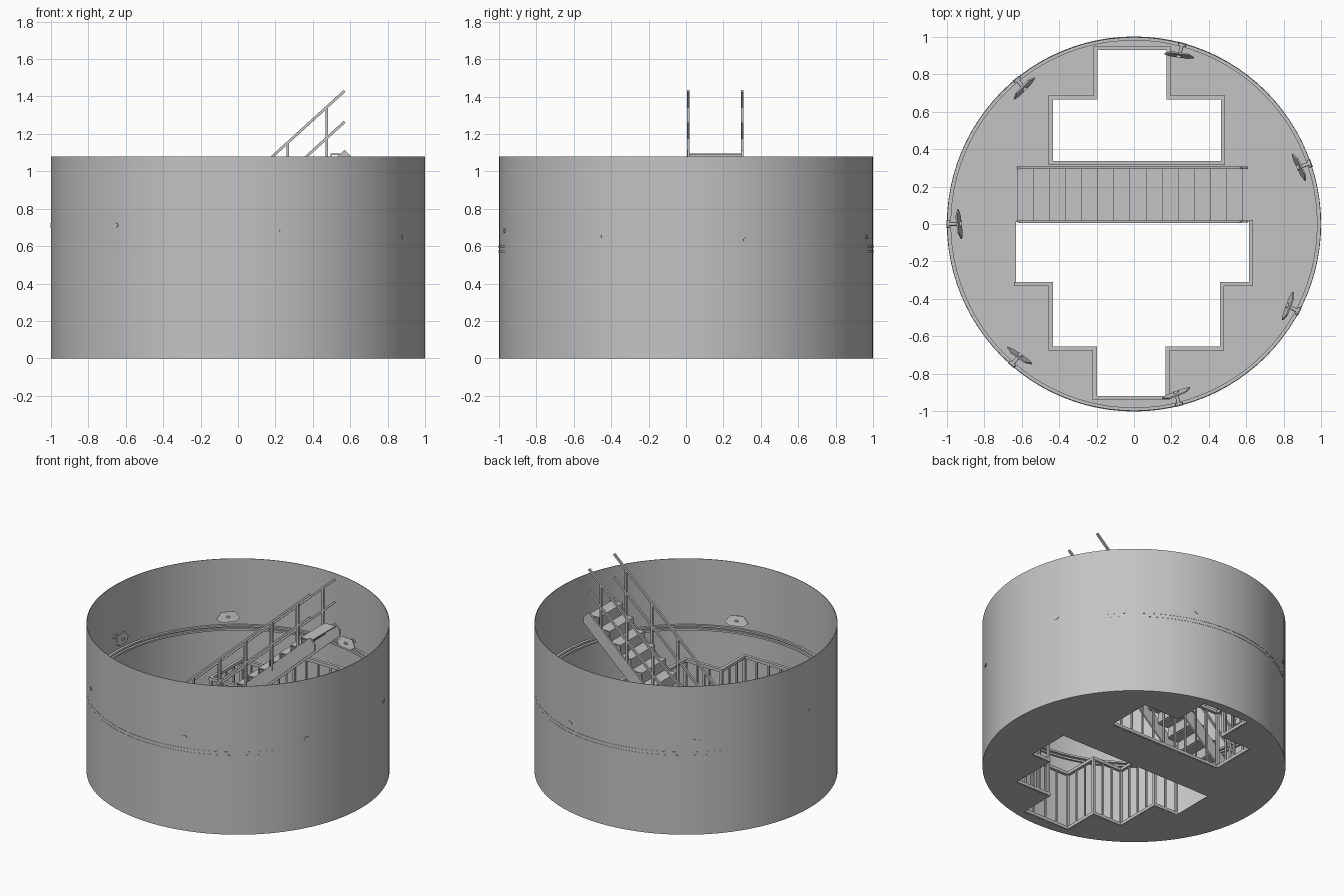
import bpy, bmesh, math
from mathutils import Vector, Matrix

cube = bpy.data.objects.get("Cube")
if cube:
    bpy.data.objects.remove(cube)

grey = bpy.data.materials.new("light grey steel")
grey.use_nodes = True
COLOUR = (0.55, 0.55, 0.55, 1)
grey.diffuse_color = COLOUR
grey.node_tree.nodes["Principled BSDF"].inputs["Base Color"].default_value = COLOUR


def finish(name, bm, smooth=False):
    bmesh.ops.recalc_face_normals(bm, faces=bm.faces)
    mesh = bpy.data.meshes.new(name)
    bm.to_mesh(mesh)
    bm.free()
    mesh.materials.append(grey)
    obj = bpy.data.objects.new(name, mesh)
    bpy.context.scene.collection.objects.link(obj)
    if smooth:
        bpy.ops.object.select_all(action='DESELECT')
        obj.select_set(True)
        bpy.context.view_layer.objects.active = obj
        bpy.ops.object.shade_smooth_by_angle(angle=math.radians(30))
    return obj


def box(bm, lo, hi):
    lo, hi = Vector(lo), Vector(hi)
    m = Matrix.Translation((lo + hi) / 2) @ Matrix.Diagonal((*(hi - lo), 1))
    bmesh.ops.create_cube(bm, size=1, matrix=m)


def bar(bm, a, b, width, depth=None):
    """Square bar running from a to b."""
    a, b = Vector(a), Vector(b)
    d = b - a
    rot = d.to_track_quat('Z', 'Y').to_matrix().to_4x4()
    m = Matrix.Translation((a + b) / 2) @ rot @ Matrix.Diagonal((width, depth or width, d.length, 1))
    bmesh.ops.create_cube(bm, size=1, matrix=m)


def ring(name, outer, inner, z0, z1, segs=96, stretch=1.0):
    """Hollow band with a rectangular section."""
    bm = bmesh.new()
    section = [(outer, z0), (outer, z1), (inner, z1), (inner, z0)]
    loops = []
    for i in range(segs):
        a = math.tau * i / segs
        loops.append([bm.verts.new((r * math.cos(a), r * math.sin(a) * stretch, z)) for r, z in section])
    for i in range(segs):
        p, q = loops[i], loops[(i + 1) % segs]
        for k in range(4):
            n = (k + 1) % 4
            bm.faces.new((p[k], q[k], q[n], p[n]))
    return finish(name, bm, True)


# Round wall and the two thin rails running around it
ring("outer_wall", 1.0, 0.996, 0, 1.08)
ring("lower_wall_rail", 0.999, 0.978, 0.565, 0.578, stretch=1.003)
ring("upper_wall_rail", 0.999, 0.978, 0.59, 0.603, stretch=1.003)

# Floor with two stepped openings
back_hole = [(-0.445, 0.325), (0.475, 0.325), (0.475, 0.675), (0.185, 0.675),
             (0.185, 0.94), (-0.205, 0.94), (-0.205, 0.675), (-0.445, 0.675)]
front_path = [(0.625, 0.01), (0.625, -0.32), (0.47, -0.32), (0.47, -0.665), (0.18, -0.665),
              (0.18, -0.93), (-0.21, -0.93), (-0.21, -0.665), (-0.445, -0.665),
              (-0.445, -0.32), (-0.63, -0.32)]
front_hole = front_path + [(-0.63, 0.01)]
disc = [(0.998 * math.cos(math.tau * i / 96), 0.998 * math.sin(math.tau * i / 96)) for i in range(96)]
curve = bpy.data.curves.new("floor_outline", 'CURVE')
curve.dimensions = '2D'
curve.fill_mode = 'BOTH'
curve.extrude = 0.003
for outline in (disc, back_hole, front_hole):
    s = curve.splines.new('POLY')
    s.points.add(len(outline) - 1)
    for p, (x, y) in zip(s.points, outline):
        p.co = (x, y, 0, 1)
    s.use_cyclic_u = True
helper = bpy.data.objects.new("floor_outline", curve)
bpy.context.scene.collection.objects.link(helper)
mesh = bpy.data.meshes.new_from_object(helper.evaluated_get(bpy.context.evaluated_depsgraph_get()))
bpy.data.objects.remove(helper)
bm = bmesh.new()
bm.from_mesh(mesh)
bmesh.ops.translate(bm, verts=bm.verts, vec=(0, 0, 0.003))
finish("floor", bm)


# Guard rails around the openings
def guard_rail(name, path, top=0.44):
    bm = bmesh.new()
    for (x0, y0), (x1, y1) in zip(path, path[1:]):
        a, b = Vector((x0, y0, 0)), Vector((x1, y1, 0))
        ext = (b - a).normalized() * 0.011
        for z, w in ((0.012, 0.022), (top - 0.011, 0.022)):
            up = Vector((0, 0, z))
            bar(bm, a - ext + up, b + ext + up, w)
        count = max(2, round((b - a).length / 0.09))
        for i in range(count + 1):
            p = a.lerp(b, i / count)
            w = 0.018 if i in (0, count) else 0.011
            bar(bm, p, p + Vector((0, 0, top - 0.01)), w)
    finish(name, bm)


guard_rail("back_guard_rail", back_hole + back_hole[:1])
guard_rail("front_guard_rail", front_path)

# Staircase: treads and risers between two sloping side boards
SLOPE, STEPS, X0, RUN = 0.91, 14, -0.625, 0.086
bm = bmesh.new()
for i in range(STEPS):
    x, z = X0 + i * RUN, (i + 1) * RUN * SLOPE
    box(bm, (x, 0.02, z - 0.008), (x + RUN, 0.295, z))
    box(bm, (x, 0.02, z - RUN * SLOPE), (x + 0.006, 0.295, z))
finish("stair_steps", bm)

bm = bmesh.new()
side = [(-0.625, 0), (-0.625, 0.03), (0.57, 1.115), (0.61, 1.075), (0.61, 1.03), (-0.52, 0)]
for y in (0.008, 0.295):
    verts = [bm.verts.new((x, y, z)) for x, z in side]
    face = bm.faces.new(verts)
    out = bmesh.ops.extrude_face_region(bm, geom=[face])
    moved = [v for v in out["geom"] if isinstance(v, bmesh.types.BMVert)]
    bmesh.ops.translate(bm, verts=moved, vec=(0, 0.012, 0))
finish("stair_side_boards", bm)

# Handrails on both sides of the stairs
bm = bmesh.new()
for y in (0.012, 0.3):
    for drop in (0.0, 0.165):
        end = 1.43 - drop
        bar(bm, (-0.61, y, end - 1.18 * SLOPE), (0.57, y, end), 0.014)
    for i in range(6):
        x = 0.475 - i * 0.21
        base = 1.115 + SLOPE * (x - 0.57)
        bar(bm, (x, y, base - 0.04), (x, y, base + 0.315), 0.014)
finish("stair_handrails", bm)

# Bolted brackets inside the wall, each with a pin through it
bm = bmesh.new()
hexagon = [(-0.08, -0.012), (-0.045, -0.035), (0.045, -0.035), (0.08, -0.012), (0.045, 0.035), (-0.045, 0.035)]
for deg in (-76, -28, 19, 75, 129, 180, 229):
    a = math.radians(deg)
    z = 0.675 + 0.04 * math.cos(a - math.radians(205))
    place = Matrix.Translation((0, 0, z)) @ Matrix.Rotation(a, 4, 'Z')
    tilt = place @ Matrix.Translation((0.935, 0, 0)) @ Matrix.Rotation(0.12, 4, 'Z') @ Matrix.Rotation(0.3, 4, 'Y')
    rims = [[bm.verts.new(tilt @ Vector((d, u, v))) for u, v in hexagon] for d in (-0.004, 0.004)]
    for r in rims:
        bm.faces.new(r)
    for k in range(6):
        n = (k + 1) % 6
        bm.faces.new((rims[0][k], rims[0][n], rims[1][n], rims[1][k]))
    for radius, start, end in ((0.014, 0.92, 0.945), (0.01, 0.93, 0.99), (0.022, 0.985, 1.003)):
        m = place @ Matrix.Translation(((start + end) / 2, 0, 0)) @ Matrix.Rotation(math.pi / 2, 4, 'Y')
        m = m @ Matrix.Diagonal((0.55, 1, 1, 1))
        bmesh.ops.create_cone(bm, cap_ends=True, segments=12, radius1=radius, radius2=radius,
                              depth=end - start, matrix=m)
finish("wall_brackets", bm)
